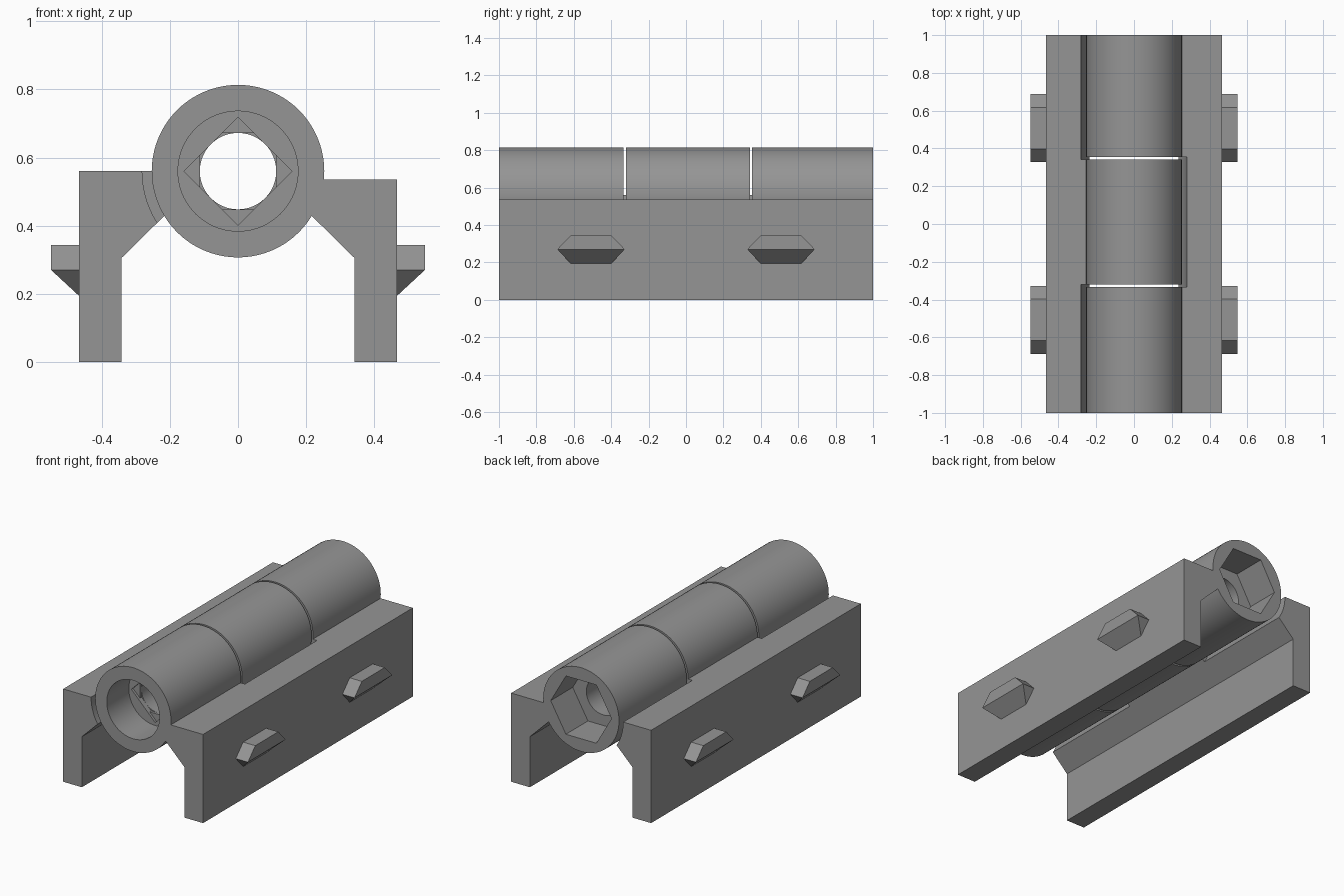
import bpy, bmesh, math
from mathutils import Vector

if "Cube" in bpy.data.objects:
    bpy.data.objects.remove(bpy.data.objects["Cube"])

AXIS_Z = 0.56
R_OUT, R_CLEAR, R_BORE = 0.253, 0.281, 0.112

grey = bpy.data.materials.new("plain grey")
grey.diffuse_color = (0.30, 0.30, 0.30, 1)
grey.use_nodes = True
grey.node_tree.nodes["Principled BSDF"].inputs["Base Color"].default_value = grey.diffuse_color


def make(name, bm):
    bmesh.ops.recalc_face_normals(bm, faces=bm.faces)
    mesh = bpy.data.meshes.new(name)
    bm.to_mesh(mesh)
    bm.free()
    mesh.materials.append(grey)
    ob = bpy.data.objects.new(name, mesh)
    bpy.context.collection.objects.link(ob)
    return ob


def extrude_y(name, profile, y0, y1):
    """Closed (x, z) profile swept from y0 to y1."""
    bm = bmesh.new()
    face = bm.faces.new([bm.verts.new((x, y0, z)) for x, z in profile])
    new = bmesh.ops.extrude_face_region(bm, geom=[face])["geom"]
    bmesh.ops.translate(bm, vec=(0, y1 - y0, 0),
                        verts=[v for v in new if isinstance(v, bmesh.types.BMVert)])
    return make(name, bm)


def round_bar(name, r, y0, y1, sides=80, turn=0.0):
    """Regular prism about the hinge axis."""
    pts = [(r * math.cos(turn + 2 * math.pi * i / sides),
            AXIS_Z + r * math.sin(turn + 2 * math.pi * i / sides)) for i in range(sides)]
    return extrude_y(name, pts, y0, y1)


def combine(target, tool, operation):
    tool.hide_render = True
    mod = target.modifiers.new("combine", "BOOLEAN")
    mod.solver = "EXACT"
    mod.operation = operation
    mod.object = tool
    bpy.context.view_layer.objects.active = target
    bpy.ops.object.modifier_apply(modifier=mod.name)
    bpy.data.objects.remove(tool)


def leaf(name, side, top, clearances, knuckles, bores):
    """Upright plate with bracket arm, relief cuts, knuckles and holes."""
    profile = [(0.467, 0), (0.342, 0), (0.342, 0.305), (0.215, 0.43),
               (0.19, 0.45), (0.19, top), (0.467, top)]
    ob = extrude_y(name, [(side * x, z) for x, z in profile], -1, 1)
    for y0, y1 in clearances:
        combine(ob, round_bar("relief_cutter", R_CLEAR, y0, y1), "DIFFERENCE")
    for y0, y1 in knuckles:
        combine(ob, round_bar("knuckle", R_OUT, y0, y1), "UNION")
    for args in bores:
        combine(ob, round_bar("bore_cutter", *args), "DIFFERENCE")
    bpy.ops.object.select_all(action="DESELECT")
    ob.select_set(True)
    bpy.context.view_layer.objects.active = ob
    bpy.ops.object.shade_smooth_by_angle(angle=math.radians(25))
    return ob


# Left leaf carries the middle knuckle
leaf("left_leaf", -1, 0.56,
     [(-1.1, -0.321), (0.341, 1.1)],
     [(-0.321, 0.341)],
     [(R_BORE, -0.6, 0.6)])

# Right leaf carries both end knuckles: screw head recess in front, hex nut recess behind
rq = R_BORE * math.sqrt(2)
r8 = R_BORE / math.cos(math.pi / 8)
leaf("right_leaf", 1, 0.535,
     [(-0.334, 0.354)],
     [(-1, -0.334), (0.354, 1)],
     [(R_BORE, -1.1, 1.1),
      (0.176, -1.1, -0.79),                       # screw head recess
      (rq, -0.85, -0.775, 4),                     # square step
      (r8, -0.85, -0.76, 8, math.pi / 8),         # octagonal step
      (0.203, 0.79, 1.1, 6)])                     # nut recess


# Grip tabs on the outer walls
def tab(name, side, yc):
    xw, xo = 0.467, 0.548
    pts = [(x, y, z) for x in (xw, xo)
           for y, z in ((-0.11, 0.343), (0.11, 0.343), (0.18, 0.27), (-0.18, 0.27))]
    pts += [(xw, -0.11, 0.195), (xw, 0.11, 0.195)]
    bm = bmesh.new()
    for x, y, z in pts:
        bm.verts.new(Vector((side * x, yc + y, z)))
    bm.verts.ensure_lookup_table()
    for f in ((0, 1, 5, 4), (1, 2, 6, 5), (3, 0, 4, 7), (4, 5, 6, 7),
              (7, 6, 9, 8), (6, 2, 9), (3, 7, 8), (0, 3, 8, 9, 2, 1)):
        bm.faces.new([bm.verts[i] for i in f])
    make(name, bm)


for side, label in ((-1, "left"), (1, "right")):
    for yc, place in ((-0.508, "front"), (0.508, "back")):
        tab(f"{label}_{place}_tab", side, yc)
